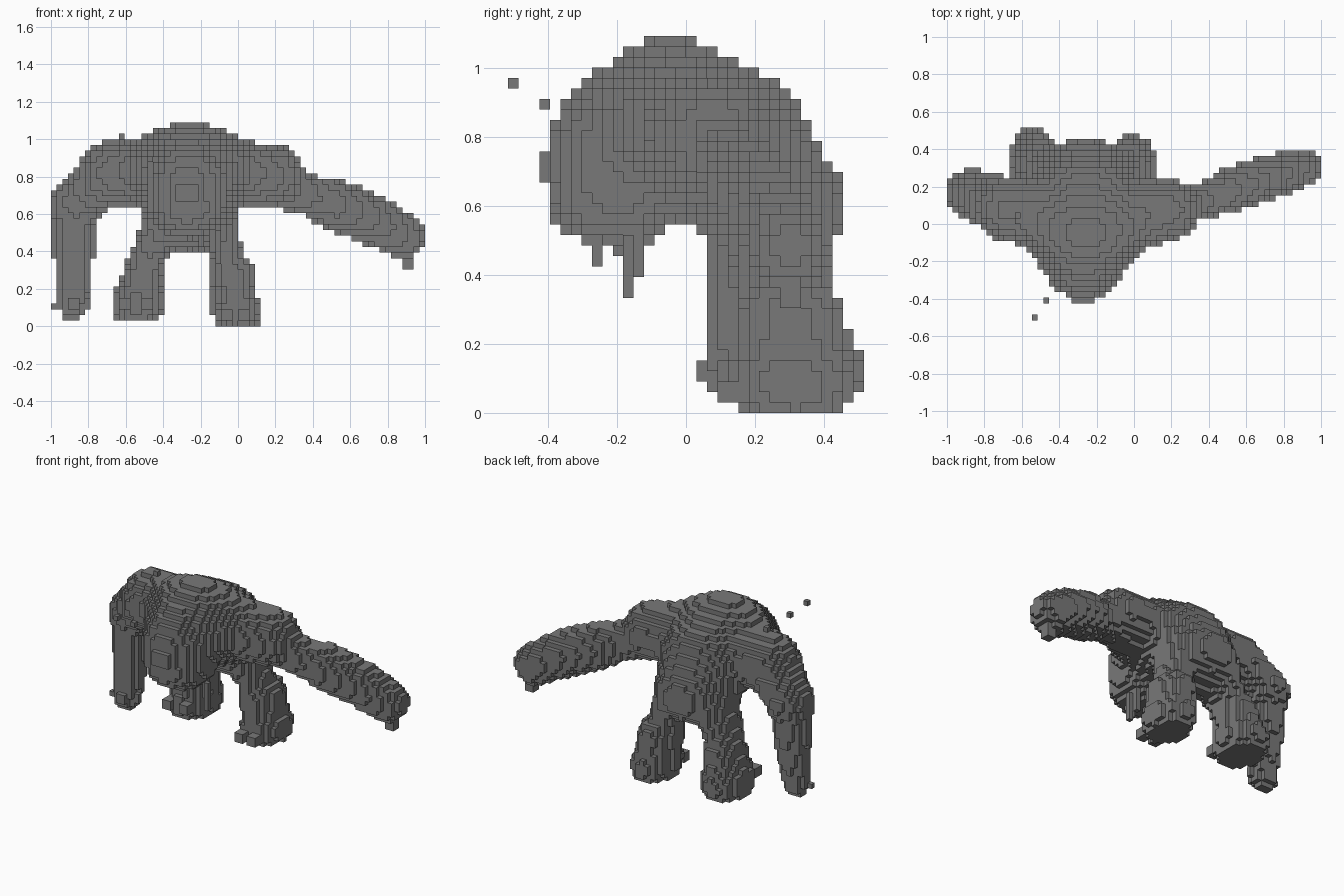
import bpy, bmesh, math
from mathutils import Vector

cube = bpy.data.objects.get("Cube")
if cube:
    bpy.data.objects.remove(cube, do_unlink=True)

NX, NY, NZ = 66, 34, 36
S = 2 / NX          # block size
BLEND = 0.05        # how softly neighbouring parts merge

stone = bpy.data.materials.new("stone_grey")
stone.use_nodes = True
grey = (0.19, 0.19, 0.19, 1)
stone.diffuse_color = grey
bsdf = next(n for n in stone.node_tree.nodes if n.type == 'BSDF_PRINCIPLED')
bsdf.inputs["Base Color"].default_value = grey
bsdf.inputs["Roughness"].default_value = 0.9


def limb(points, radii, stretch=(1, 1, 1), floor=0.0):
    """Chain of tapered capsules, stretched along the axes."""
    st = Vector(stretch)
    pts = [Vector(c / s for c, s in zip(p, st)) for p in points]
    lo = [min(p[i] for p in points) - max(radii) * st[i] - 0.1 for i in range(3)]
    hi = [max(p[i] for p in points) + max(radii) * st[i] + 0.1 for i in range(3)]

    def distance(p):
        if p.z < floor or any(p[i] < lo[i] or p[i] > hi[i] for i in range(3)):
            return 1.0
        q = Vector((p.x / st.x, p.y / st.y, p.z / st.z))
        best = 1.0
        for k in range(max(1, len(pts) - 1)):
            a, b = pts[k], pts[min(k + 1, len(pts) - 1)]
            ra, rb = radii[k], radii[min(k + 1, len(pts) - 1)]
            ab = b - a
            t = max(0, min(1, (q - a).dot(ab) / max(ab.length_squared, 1e-6)))
            best = min(best, (q - a - ab * t).length - (ra + (rb - ra) * t))
        return best
    return distance


right_shoulder, left_shoulder = (-.68, .08, .82), (.19, .075, .805)
parts = {
    # hunched body
    "torso": limb([(-.26, .265, .6), (-.26, .13, .76), (-.26, -.04, .84)],
                  [.195, .24, .25], (1.3, 1, 1)),
    "shoulders": limb([right_shoulder, left_shoulder], [.16, .155]),
    "chest": limb([right_shoulder, (-.26, -.045, .85), left_shoulder], [.155, .205, .15]),
    "head": limb([(-.27, -.2, .67), (-.27, -.18, .78)], [.2, .215], (1.08, 1, 1)),
    "jaw": limb([(-.27, -.27, .625), (-.27, -.16, .625)], [.115, .12], (1.4, 1, 1)),
    # one hanging arm, one reaching arm
    "right_upper_arm": limb([right_shoulder, (-.865, .165, .66)], [.16, .13]),
    "right_forearm": limb([(-.88, .155, .66), (-.88, .145, .4), (-.885, .12, .1)],
                          [.12, .11, .075], (1, .8, 1)),
    "left_arm": limb([(.2, .09, .76), (.37, .125, .705), (.52, .18, .65), (.7, .24, .58),
                      (.88, .3, .48)], [.12, .11, .137, .137, .122], (1, .85, 1)),
    # stout legs and flat feet
    "right_leg": limb([(-.42, .27, .5), (-.48, .29, .38), (-.51, .32, .28), (-.53, .33, .12)],
                      [.11, .095, .11, .115], (1, 1.3, 1), .03),
    "left_leg": limb([(-.11, .26, .5), (-.06, .28, .38), (-.03, .3, .28), (-.02, .31, .1)],
                     [.11, .09, .118, .11], (1, 1.3, 1)),
    "right_foot": limb([(-.545, .335, .11)], [.13], (1, 1.33, 1), .03),
    "left_foot": limb([(0, .31, .08)], [.125], (1, 1.33, 1)),
}


def centre(c):
    return Vector((-1 + (c[0] + .5) * S, (c[1] + .5 - NY / 2) * S, (c[2] + .5) * S))


def cell(x, y, z):
    return (math.floor((x + 1) / S), math.floor(y / S + NY / 2), math.floor(z / S))


def classify(p):
    """Name of the part filling point p, or None."""
    near = sorted((f(p), name) for name, f in parts.items())
    d0, d1 = near[0][0], near[1][0]
    h = max(BLEND - abs(d0 - d1), 0) / BLEND
    return near[0][1] if d0 - h * h * BLEND / 4 < 0 else None


solid = {}
for i in range(NX):
    for j in range(NY):
        for k in range(NZ):
            name = classify(centre((i, j, k)))
            if name:
                solid[i, j, k] = name


def add_blocks(name, x, y, z, nx=1, ny=1, nz=1):
    i, j, k = cell(x, y, z)
    for a in range(nx):
        for b in range(ny):
            for c in range(nz):
                solid.setdefault((i + a, j + b, k + c), name)


# loose blocks drifting off the brow, and a bump on the shoulder
for t in range(3):
    add_blocks("loose_blocks", -.52 + .06 * t, -.5 + .09 * t, .955 - .06 * t)
add_blocks("shoulders", -.61, .06, .98, 1, 1, 2)

# ragged jaw and blunt muzzle
add_blocks("jaw", -.12, -.16, .36, 1, 1, 6)
add_blocks("jaw", -.15, -.13, .42, 1, 1, 4)
add_blocks("jaw", -.2, -.25, .45, 1, 1, 3)
add_blocks("head", -.33, -.41, .67, 4, 1, 3)

# fingers
add_blocks("left_arm", .88, .3, .33, 2, 2, 3)
add_blocks("right_forearm", -.99, .12, .11, 2, 1, 1)
add_blocks("right_forearm", -.82, .12, .11, 2, 1, 2)
add_blocks("right_forearm", -.9, .04, .11, 2, 2, 2)

# toes
for x in (-.62, -.5):
    add_blocks("right_foot", x, .15, .1, 2, 2, 2)
for x in (-.08, .03):
    add_blocks("left_foot", x, .12, .04, 2, 2, 2)

AXES = ((1, 0, 0), (0, 1, 0), (0, 0, 1))


def build(name):
    """Outer block faces of one part as an object."""
    bm = bmesh.new()
    corners = {}

    def vert(c):
        if c not in corners:
            corners[c] = bm.verts.new((-1 + c[0] * S, (c[1] - NY / 2) * S, c[2] * S))
        return corners[c]

    for c in [c for c, n in solid.items() if n == name]:
        for axis in range(3):
            u, v = AXES[(axis + 1) % 3], AXES[(axis + 2) % 3]
            for side in (0, 1):
                step = [AXES[axis][m] * (2 * side - 1) for m in range(3)]
                if tuple(c[m] + step[m] for m in range(3)) in solid:
                    continue
                ring = [(0, 0), (1, 0), (1, 1), (0, 1)]
                if not side:
                    ring.reverse()
                bm.faces.new([vert(tuple(c[m] + AXES[axis][m] * side + u[m] * a + v[m] * b
                                         for m in range(3))) for a, b in ring])
    mesh = bpy.data.meshes.new(name)
    bm.to_mesh(mesh)
    bm.free()
    mesh.materials.append(stone)
    bpy.context.collection.objects.link(bpy.data.objects.new(name, mesh))


for part_name in sorted(set(solid.values())):
    build(part_name)
